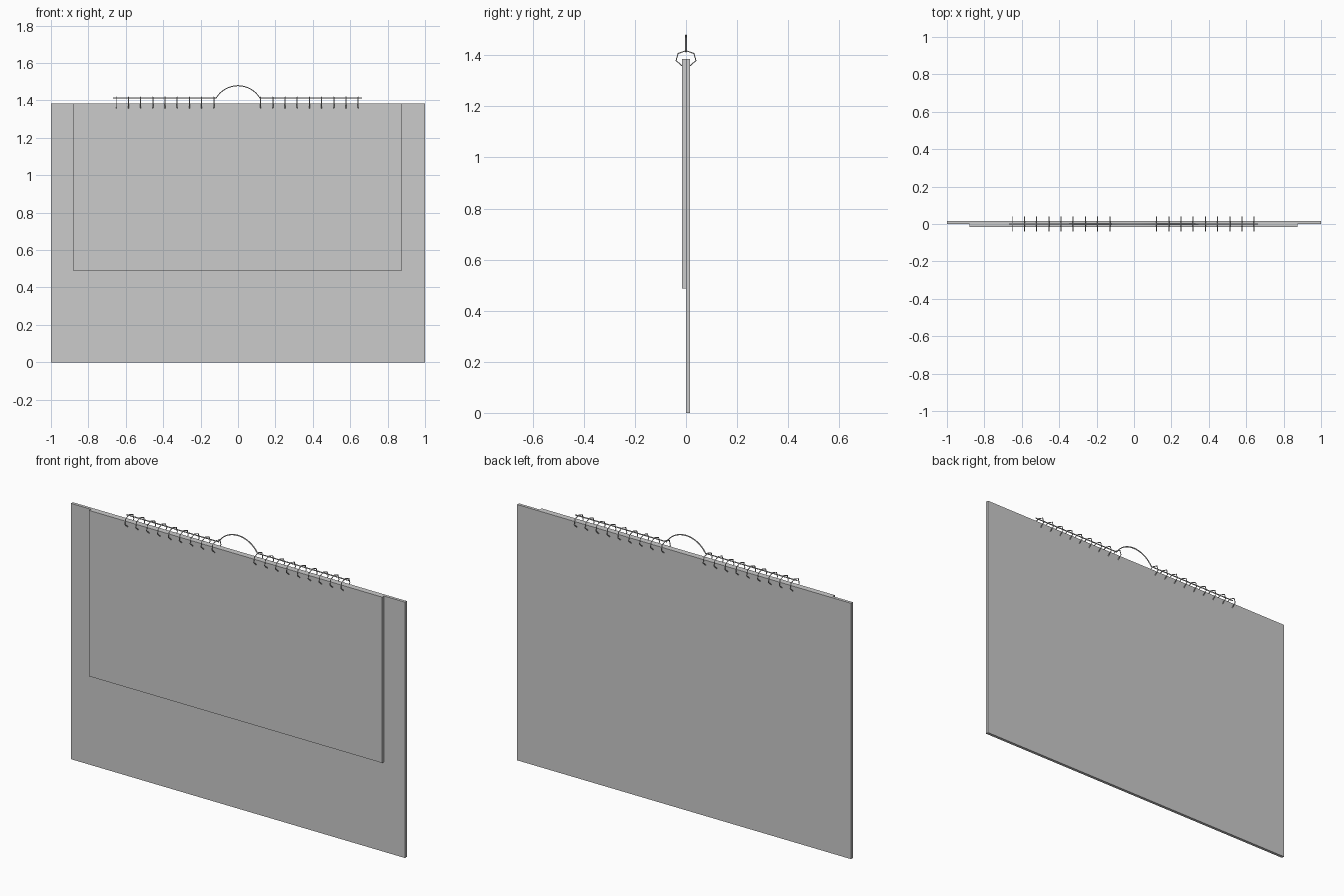
import bpy, bmesh, math
from mathutils import Vector

if "Cube" in bpy.data.objects:
    bpy.data.objects.remove(bpy.data.objects["Cube"])

def box(name, lo, hi):
    lo, hi = Vector(lo), Vector(hi)
    bm = bmesh.new()
    bmesh.ops.create_cube(bm, size=1)
    for v in bm.verts:
        v.co = Vector([(lo[i] + hi[i]) / 2 + v.co[i] * (hi[i] - lo[i]) for i in range(3)])
    me = bpy.data.meshes.new(name)
    bm.to_mesh(me)
    bm.free()
    ob = bpy.data.objects.new(name, me)
    bpy.context.collection.objects.link(ob)
    return ob

def wire(name, paths, radius):
    cu = bpy.data.curves.new(name, 'CURVE')
    cu.dimensions = '3D'
    cu.bevel_depth = radius
    cu.bevel_resolution = 1
    cu.use_fill_caps = True
    for pts in paths:
        sp = cu.splines.new('POLY')
        sp.points.add(len(pts) - 1)
        for p, co in zip(sp.points, pts):
            p.co = (*co, 1)
        sp.use_smooth = True
    ob = bpy.data.objects.new(name, cu)
    bpy.context.collection.objects.link(ob)
    return ob

TOP = 1.385

# Backing board and the smaller page block in front of it
box("backing_board", (-1, 0, 0), (1, 0.016, TOP))
box("page_block", (-0.88, -0.016, 0.487), (0.875, 0, TOP))

# Binding rings: open polygon loops gripping the top edge
half = [(0, 1.418), (0.031, 1.407), (0.039, 1.379), (0.013, 1.357)]
profile = [(-y, z) for y, z in reversed(half[1:])] + half
rings = []
for start in (-0.651, 0.121):
    for i in range(9):
        x = start + i * 0.0652
        rings.append([(x, y, z) for y, z in profile])
wire("binding_rings", rings, 0.0025)

# Hanger wire: straight runs joined by a raised arch
c, h, base = 0.117, 0.066, 1.413
r = (c * c + h * h) / (2 * h)
a = math.asin(c / r)
arch = [(r * math.sin(t), 0, base + h - r + r * math.cos(t))
        for t in (-a + 2 * a * i / 16 for i in range(17))]
wire("hanger_wire", [[(-0.667, 0, base)] + arch + [(0.664, 0, base)]], 0.003)
